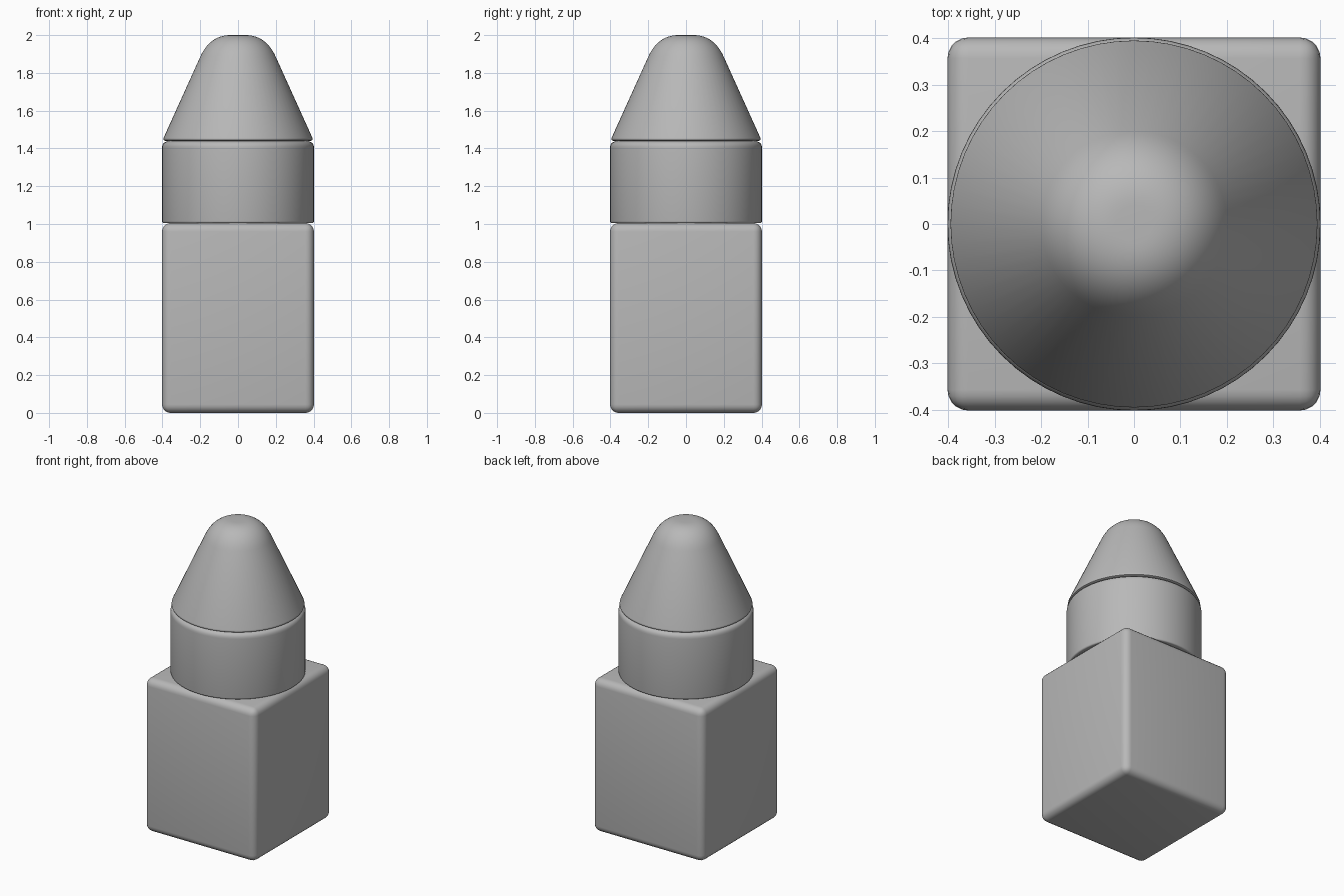
import bpy, bmesh, math

if "Cube" in bpy.data.objects:
    bpy.data.objects.remove(bpy.data.objects["Cube"])

grey = bpy.data.materials.new("plain_grey")
grey.diffuse_color = (0.48, 0.48, 0.48, 1)
grey.use_nodes = True
grey.node_tree.nodes["Principled BSDF"].inputs["Base Color"].default_value = grey.diffuse_color


def finish(name, bm):
    bmesh.ops.recalc_face_normals(bm, faces=bm.faces)
    mesh = bpy.data.meshes.new(name)
    bm.to_mesh(mesh)
    bm.free()
    mesh.materials.append(grey)
    ob = bpy.data.objects.new(name, mesh)
    bpy.context.collection.objects.link(ob)
    bpy.ops.object.select_all(action='DESELECT')
    ob.select_set(True)
    bpy.context.view_layer.objects.active = ob
    bpy.ops.object.shade_smooth_by_angle(angle=math.radians(35))
    return ob


def fillet(a, corner, b, n=8):
    """Rounded corner: quadratic curve from a to b."""
    return [tuple((1-t)**2*p + 2*t*(1-t)*c + t*t*q for p, c, q in zip(a, corner, b))
            for t in (i / n for i in range(n + 1))]


def lathe(name, profile, sides=64):
    """Solid of revolution from (radius, z) points, capped at both ends."""
    bm = bmesh.new()
    rings = [[bm.verts.new((r * math.cos(2*math.pi*i/sides), r * math.sin(2*math.pi*i/sides), z))
              for i in range(sides)] for r, z in profile]
    for lo, hi in zip(rings, rings[1:]):
        for i in range(sides):
            j = (i + 1) % sides
            bm.faces.new((lo[i], lo[j], hi[j], hi[i]))
    bm.faces.new(rings[0][::-1])
    bm.faces.new(rings[-1])
    return finish(name, bm)


# Square base block with rounded edges
bm = bmesh.new()
bmesh.ops.create_cube(bm, size=1)
for v in bm.verts:
    v.co = (v.co.x * 0.804, v.co.y * 0.804, (v.co.z + 0.5) * 1.005)
bmesh.ops.bevel(bm, geom=bm.edges[:], offset=0.045, segments=5, profile=0.5, affect='EDGES')
finish("base_block", bm)

# Round drum, softly rounded at the top
lathe("middle_drum",
      fillet((0.392, 1.005), (0.402, 1.005), (0.402, 1.015), 3)
      + fillet((0.402, 1.402), (0.402, 1.44), (0.357, 1.44)))

# Tapered cap with a blunt rounded tip
lathe("top_cone",
      fillet((0.38, 1.44), (0.4, 1.44), (0.394, 1.456), 4)
      + fillet((0.2, 1.885), (0.148, 2.0), (0.04, 2.0), 12))
